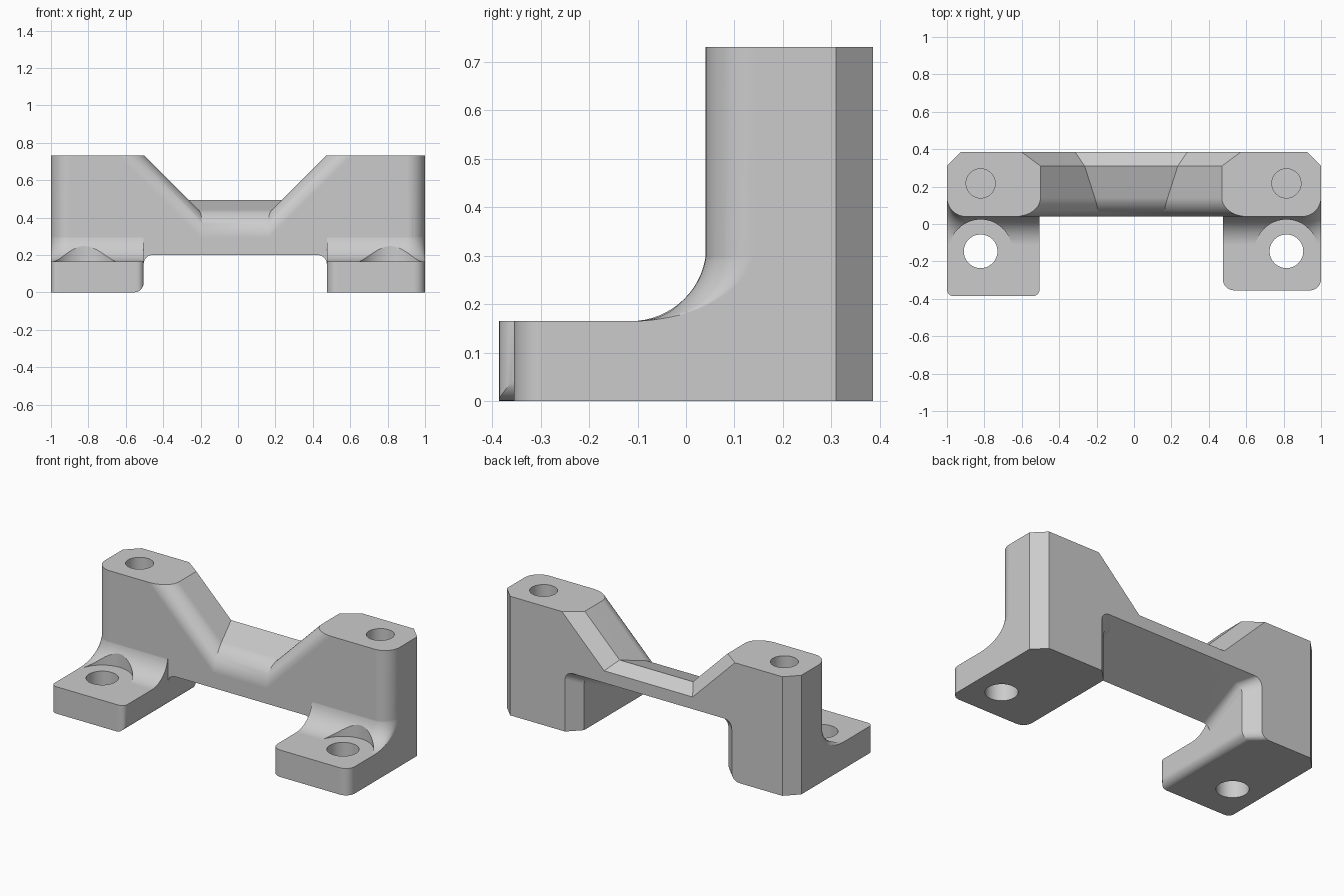
import bpy, bmesh
from math import sin, cos, sqrt, radians, pi

if "Cube" in bpy.data.objects:
    bpy.data.objects.remove(bpy.data.objects["Cube"])

TOP, RF = 0.731, 0.10          # plateau height, front edge radius
Y0, YC, Y1 = 0.04, 0.31, 0.386  # front wall, start of back chamfer, back wall
LEFT, RIGHT = -0.505, 0.475    # inner faces of the two legs


def q(t, r):
    """Setback of a quarter round of radius r at distance t from its edge."""
    return r - sqrt(max(0, r * r - (r - t) ** 2)) if t < r else 0


def steps(r, n):
    return [r * (1 - cos(pi / 2 * k / n)) for k in range(n + 1)]


def arc(cx, cz, r, a0, a1, n=6):
    return [(cx + r * cos(radians(a0 + (a1 - a0) * k / n)),
             cz + r * sin(radians(a0 + (a1 - a0) * k / n))) for k in range(n + 1)]


def loft(name, rings):
    bm = bmesh.new()
    vs = [[bm.verts.new(p) for p in ring] for ring in rings]
    n = len(rings[0])
    for a, b in zip(vs, vs[1:]):
        for i in range(n):
            j = (i + 1) % n
            bm.faces.new((a[i], a[j], b[j], b[i]))
    bm.faces.new(vs[0])
    bm.faces.new(vs[-1])
    bmesh.ops.recalc_face_normals(bm, faces=bm.faces)
    me = bpy.data.meshes.new(name)
    bm.to_mesh(me)
    bm.free()
    ob = bpy.data.objects.new(name, me)
    bpy.context.collection.objects.link(ob)
    return ob


def cylinder(name, x, y, r, z0, z1):
    return loft(name, [[(x + px, y + py, z) for px, py in arc(0, 0, r, 0, 352.5, 47)]
                       for z in (z0, z1)])


def boolean(ob, tool, op):
    bpy.context.view_layer.objects.active = ob
    m = ob.modifiers.new("cut", 'BOOLEAN')
    m.operation, m.solver, m.object = op, 'EXACT', tool
    bpy.ops.object.modifier_apply(modifier=m.name)
    bpy.data.objects.remove(tool)


# Bridge body: front outlines stacked along y, with rounded front, chamfered back
# and an underside that climbs toward the back
def body_ring(y):
    front, back = q(y - Y0, RF), max(0, y - YC)
    d = front + back
    X = 1 - d
    pl, pr = -0.5 - 1.35 * d, 0.47 + 1.35 * d
    floor = 0.495 - 0.32 * (YC - min(y, YC)) - 1.15 * front - 0.67 * back
    fall = TOP - floor
    l, r = LEFT - back, RIGHT + back
    zu = 0.15 + 0.49 * (y - Y0)
    pts = [(-X, 0)] + arc(l - 0.05, 0.05, 0.05, -90, 0)
    pts += arc(l + 0.05, zu, 0.05, 180, 90) + arc(r - 0.05, zu, 0.05, 90, 0)
    pts += [(r, 0), (X, 0), (X, TOP), (pr, TOP), (pr - fall, floor),
            (pl + fall, floor), (pl, TOP), (-X, TOP)]
    return [(x, y, z) for x, z in pts]


bracket = loft("bridge_bracket",
               [body_ring(y) for y in [Y0 + s for s in steps(RF, 10)] + [YC, Y1]])


# Foot: side outlines stacked along x, with a fillet that wraps the outer corner
def foot(name, side, width, front, corner, bottom):
    inner = bottom or corner
    ts = sorted(set([round(t, 6) for t in steps(RF, 10)] +
                    [round(width - t, 6) for t in steps(inner, 6)]))
    rings = []
    for t in ts:
        yf = front + q(t, corner) + q(width - t, corner)
        z0 = q(width - t, bottom) if bottom else 0
        yw = Y0 + q(t, RF) + 0.002
        yb = yw + 0.03          # stays inside the body, ahead of the rising underside
        ys = -0.115
        pts = [(yf, z0), (yf, 0.165)]
        pts += [(ys + (yw - ys) * sin(pi / 2 * k / 16),
                 0.165 + 0.155 * (1 - cos(pi / 2 * k / 16))) for k in range(17)]
        pts += [(yb, 0.32), (yb, z0)]
        rings.append([(side * (1 - t), y, z) for y, z in pts])
    return loft(name, rings)


for args in (("left_foot", -1, 1 + LEFT, -0.386, 0.035, 0.05),
             ("right_foot", 1, 1 - RIGHT, -0.355, 0.06, 0)):
    boolean(bracket, foot(*args), 'UNION')

# Foot bolt holes, bolt head clearances and blind holes in the towers
for x in (-0.82, 0.815):
    boolean(bracket, cylinder("head_clearance", x, -0.146, 0.17, 0.1655, 0.5), 'DIFFERENCE')
    boolean(bracket, cylinder("bolt_hole", x, -0.146, 0.09, -0.1, 0.3), 'DIFFERENCE')
    boolean(bracket, cylinder("top_hole", x, 0.217, 0.078, 0.4, 0.9), 'DIFFERENCE')

bracket.select_set(True)
bpy.context.view_layer.objects.active = bracket
bpy.ops.object.shade_smooth_by_angle(angle=radians(25))
wn = bracket.modifiers.new("even_shading", 'WEIGHTED_NORMAL')
wn.keep_sharp = True
